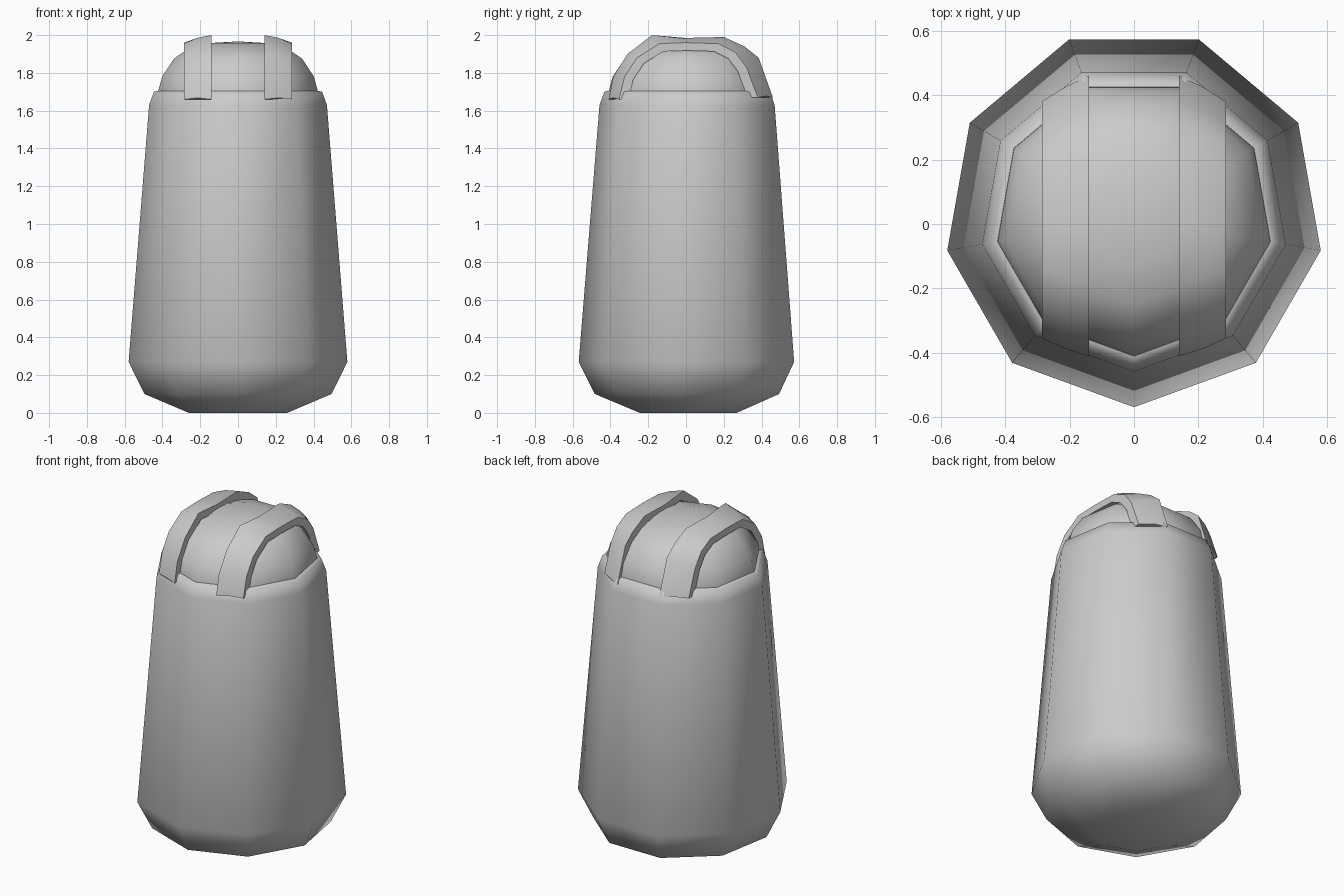
import bpy
from math import sin, cos, pi

if "Cube" in bpy.data.objects:
    bpy.data.objects.remove(bpy.data.objects["Cube"])

SIDES, CY = 9, 0.02


def make(name, verts, faces, angle=50):
    me = bpy.data.meshes.new(name)
    me.from_pydata(verts, [], faces)
    ob = bpy.data.objects.new(name, me)
    bpy.context.collection.objects.link(ob)
    bpy.ops.object.select_all(action='DESELECT')
    ob.select_set(True)
    bpy.context.view_layer.objects.active = ob
    bpy.ops.object.mode_set(mode='EDIT')
    bpy.ops.mesh.select_all(action='SELECT')
    bpy.ops.mesh.normals_make_consistent(inside=False)
    bpy.ops.object.mode_set(mode='OBJECT')
    bpy.ops.object.shade_smooth_by_angle(angle=angle * pi / 180)
    return ob


def loft(name, rings, angle=50):
    """Skin a list of equal-length closed rings and cap both ends."""
    n = len(rings[0])
    verts = [v for r in rings for v in r]
    faces = [(k * n + i, k * n + (i + 1) % n,
              (k + 1) * n + (i + 1) % n, (k + 1) * n + i)
             for k in range(len(rings) - 1) for i in range(n)]
    faces += [tuple(range(n)), tuple(range(len(verts) - n, len(verts)))]
    return make(name, verts, faces, angle)


def nonagon(r, z):
    a = [-pi / 2 + 2 * pi * i / SIDES for i in range(SIDES)]
    return [(r * cos(t), CY + r * sin(t), z) for t in a]


# Tapered nine-sided body with rolled top rim
body_profile = [(0.264, 0), (0.503, 0.1), (0.588, 0.27), (0.478, 1.63),
                (0.452, 1.7), (0.43, 1.705), (0.42, 1.67)]
loft("body", [nonagon(r, z) for r, z in body_profile], 60)

# Low dome sitting inside the rim
dome_profile = [(0.43, 1.66), (0.43, 1.70), (0.408, 1.78), (0.345, 1.875),
                (0.27, 1.925), (0.15, 1.958), (0.03, 1.965)]
loft("dome", [nonagon(r, z) for r, z in dome_profile], 60)

# Two straps arching front to back: (y, z) of the inner and outer top edges
inner = [(-0.41, 1.66), (-0.385, 1.78), (-0.31, 1.90), (-0.18, 2.0),
         (0.0, 1.985), (0.2, 1.99), (0.31, 1.94), (0.385, 1.88), (0.46, 1.67)]
outer = [(-0.355, 1.66), (-0.325, 1.78), (-0.26, 1.88), (-0.14, 1.955),
         (0.0, 1.96), (0.17, 1.955), (0.26, 1.91), (0.32, 1.83), (0.38, 1.67)]


def sink(p, f=0.86):
    return p[0] * f, 1.66 + (p[1] - 1.66) * f


for side, label in ((-1, "left"), (1, "right")):
    rings = []
    for a, b in zip(inner, outer):
        mid = ((a[0] + b[0]) / 2 * 1.01, (a[1] + b[1]) / 2 + 0.008)
        section = [(0.14, sink(a)), (0.14, a), (0.215, mid),
                   (0.285, b), (0.285, sink(b))]
        rings.append([(side * x, y, z) for x, (y, z) in section])
    loft(label + "_strap", rings, 45)
